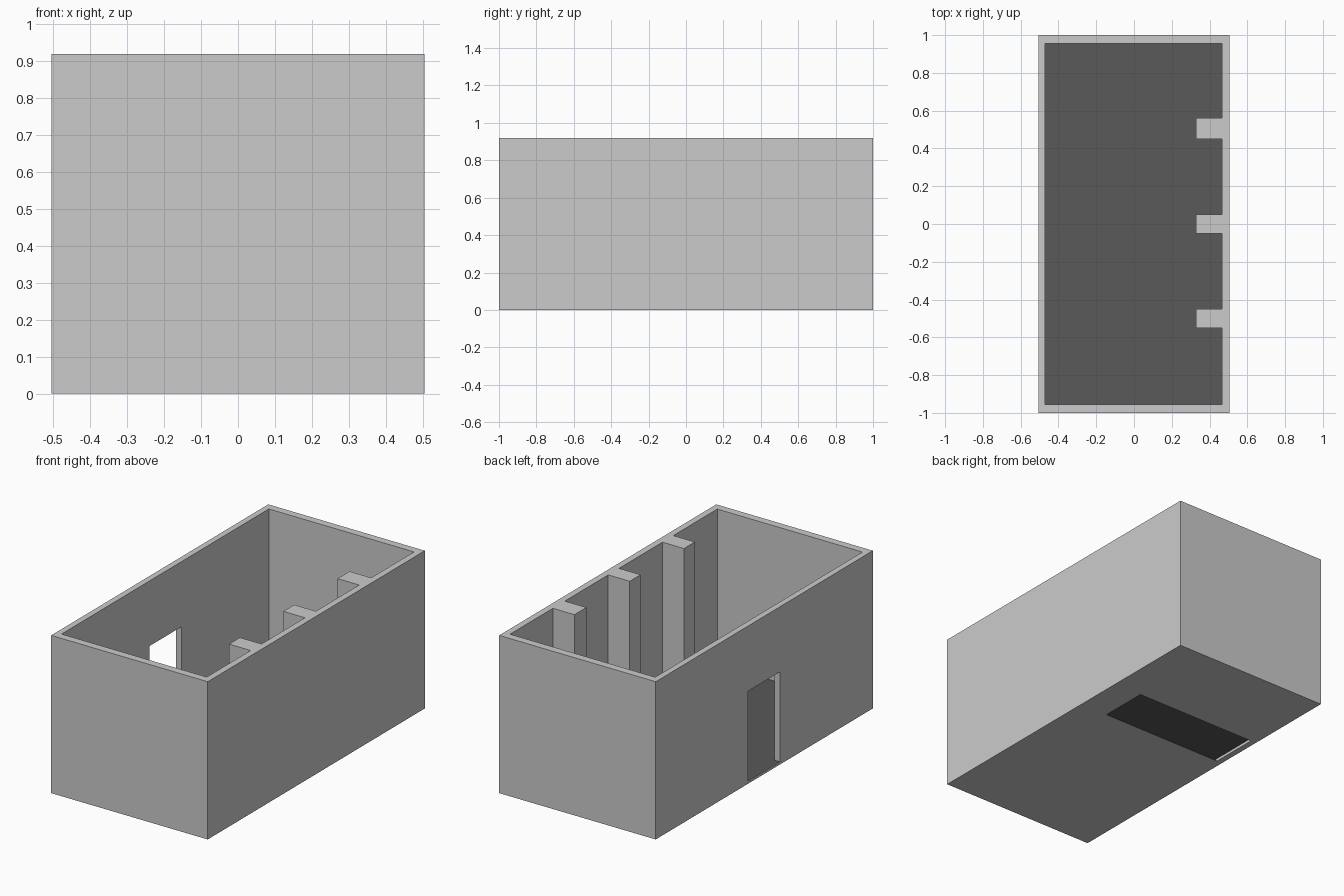
import bpy, bmesh

if "Cube" in bpy.data.objects:
    bpy.data.objects.remove(bpy.data.objects["Cube"])

HX, HY, H = 0.505, 1.0, 0.92


def prism(name, outline, z0, z1):
    """Extrude a flat outline from z0 to z1 (a single sheet if they match)."""
    bm = bmesh.new()
    face = bm.faces.new([bm.verts.new((x, y, z0)) for x, y in outline])
    if z1 > z0:
        ext = bmesh.ops.extrude_face_region(bm, geom=[face])
        verts = [v for v in ext["geom"] if isinstance(v, bmesh.types.BMVert)]
        bmesh.ops.translate(bm, verts=verts, vec=(0, 0, z1 - z0))
        bmesh.ops.recalc_face_normals(bm, faces=bm.faces)
    mesh = bpy.data.meshes.new(name)
    bm.to_mesh(mesh)
    bm.free()
    obj = bpy.data.objects.new(name, mesh)
    bpy.context.collection.objects.link(obj)
    return obj


def rect(x0, x1, y0, y1):
    return [(x0, y0), (x1, y0), (x1, y1), (x0, y1)]


def cut(target, cutter):
    mod = target.modifiers.new("cut", "BOOLEAN")
    mod.operation = "DIFFERENCE"
    mod.solver = "EXACT"
    mod.object = cutter
    bpy.context.view_layer.objects.active = target
    bpy.ops.object.modifier_apply(modifier=mod.name)
    bpy.data.objects.remove(cutter)


# room shell: walls with a paper-thin base
shell = prism("room_shell", rect(-HX, HX, -HY, HY), 0, H)

# interior, its outline stepping around the three pillars
inner = [(-0.47, -0.955), (0.467, -0.955)]
for y0, y1 in ((-0.55, -0.45), (-0.05, 0.05), (0.45, 0.56)):
    inner += [(0.467, y0), (0.328, y0), (0.328, y1), (0.467, y1)]
inner += [(0.467, 0.955), (-0.47, 0.955)]
cut(shell, prism("interior_cutter", inner, 0.002, H + 0.2))

# doorway in the left wall
cut(shell, prism("door_cutter", rect(-0.7, -0.4, -0.145, 0.152), 0.015, 0.54))

# opening in the base under the floor
cut(shell, prism("base_cutter", rect(-0.4695, 0.325, 0.152, 0.442), -0.1, 0.01))

# dark floor sheet with a tongue across the doorway
floor = prism("floor", inner + [(-0.47, 0.152), (-HX, 0.152), (-HX, -0.145), (-0.47, -0.145)],
              0.016, 0.016)
mat = bpy.data.materials.new("dark_floor")
mat.diffuse_color = (0.1, 0.1, 0.1, 1)
mat.use_nodes = True
mat.node_tree.nodes["Principled BSDF"].inputs["Base Color"].default_value = mat.diffuse_color
floor.data.materials.append(mat)
